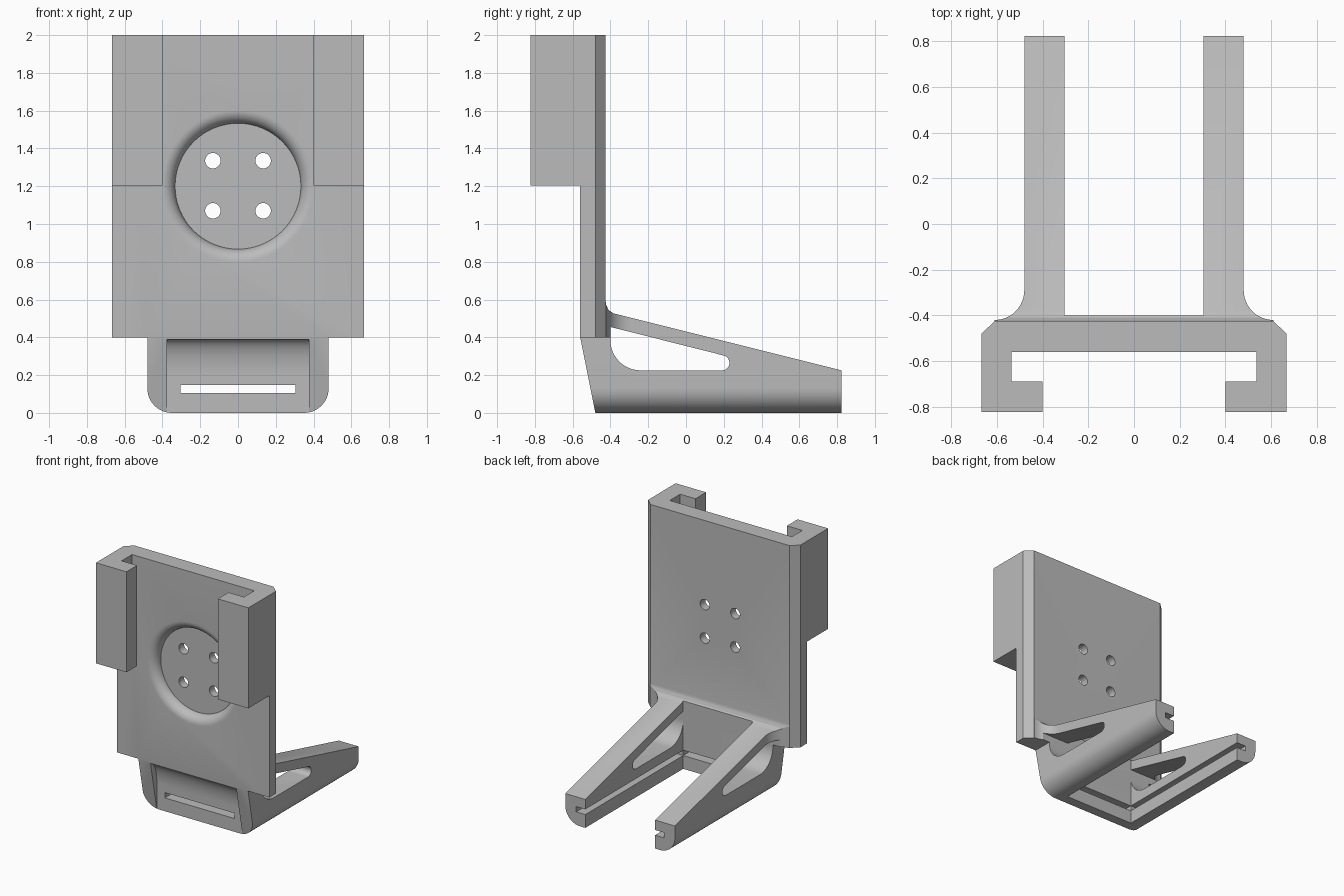
import bpy, bmesh, math
from mathutils import Vector

cube = bpy.data.objects.get("Cube")
if cube:
    bpy.data.objects.remove(cube, do_unlink=True)

grey = bpy.data.materials.new("plain grey")
grey.use_nodes = True
COLOUR = (0.5, 0.5, 0.5, 1)
grey.diffuse_color = COLOUR
grey.node_tree.nodes["Principled BSDF"].inputs["Base Color"].default_value = COLOUR


def finish(bm, name):
    bmesh.ops.recalc_face_normals(bm, faces=bm.faces)
    mesh = bpy.data.meshes.new(name)
    bm.to_mesh(mesh)
    bm.free()
    mesh.materials.append(grey)
    ob = bpy.data.objects.new(name, mesh)
    bpy.context.collection.objects.link(ob)
    return ob


def prism(name, points, axis, lo, hi):
    """Extrude a 2D profile along an axis; the profile uses the other two axes."""
    place = {"x": lambda a, b: (lo, a, b), "y": lambda a, b: (a, lo, b),
             "z": lambda a, b: (a, b, lo)}[axis]
    bm = bmesh.new()
    face = bm.faces.new([bm.verts.new(place(*p)) for p in points])
    new = bmesh.ops.extrude_face_region(bm, geom=[face])["geom"]
    shift = Vector([hi - lo if axis == k else 0 for k in "xyz"])
    bmesh.ops.translate(bm, vec=shift, verts=[v for v in new if isinstance(v, bmesh.types.BMVert)])
    return finish(bm, name)


def box(name, x0, x1, y0, y1, z0, z1):
    return prism(name, [(x0, y0), (x1, y0), (x1, y1), (x0, y1)], "z", z0, z1)


def arc(cx, cy, r, start, end, n=12, ry=None):
    ry = ry or r
    angles = [math.radians(start + (end - start) * i / n) for i in range(n + 1)]
    return [(cx + r * math.cos(a), cy + ry * math.sin(a)) for a in angles]


def mirrored(points):
    return points + [(-x, y) for x, y in reversed(points)]


def boolean(target, tool, operation):
    mod = target.modifiers.new(operation, "BOOLEAN")
    mod.operation, mod.object, mod.solver = operation, tool, "EXACT"
    bpy.context.view_layer.objects.active = target
    bpy.ops.object.modifier_apply(modifier=mod.name)
    bpy.data.objects.remove(tool, do_unlink=True)


# Upright plate with chamfered rear edges, and the hooked rails on its front
bracket = prism("bracket", mirrored([(0.667, -0.56), (0.667, -0.48), (0.61, -0.425)]), "z", 0.4, 2)
for s in (1, -1):
    rail = [(0.667, -0.5), (0.667, -0.823), (0.4, -0.823), (0.4, -0.69), (0.535, -0.69), (0.535, -0.5)]
    rail = [(s * x, y) for x, y in rail]
    rail_end = prism("rail", rail, "z", 1.205, 2)
    boolean(bracket, rail_end, "UNION")
# Trim the rail overlap flush with the plate chamfer
for s in (1, -1):
    corner = [(s * 0.667, -0.48), (s * 0.61, -0.425), (s * 0.7, -0.4), (s * 0.7, -0.48)]
    boolean(bracket, prism("corner_cut", corner, "z", 0.3, 2.1), "DIFFERENCE")

# Shoe: side profile crossed with a round-bottomed front profile
side = [(-0.48, 0), (0.823, 0), (0.823, 0.225), (-0.385, 0.527), (-0.41, 0.545),
        (-0.422, 0.57), (-0.428, 0.605), (-0.54, 0.605), (-0.56, 0.4)]
shoe = prism("shoe", side, "x", -0.7, 0.7)
outline = mirrored(arc(0.35, 0.13, 0.13, -90, 0) + [(0.48, 0.4), (0.61, 0.4), (0.61, 0.8)])
boolean(shoe, prism("outline", outline, "y", -1, 1), "INTERSECT")
# Plan outline: concave flares where the arms meet the plate
plan = mirrored([(0.61, -0.7), (0.61, -0.42)] + arc(0.61, -0.29, 0.13, 270, 180) + [(0.48, 1)])
boolean(shoe, prism("plan", plan, "z", -0.5, 1.5), "INTERSECT")
boolean(bracket, shoe, "UNION")

# Channel between the arms, belt slot and card grooves
boolean(bracket, box("channel", -0.305, 0.305, -0.4, 1, -0.1, 0.9), "DIFFERENCE")
boolean(bracket, box("groove", -0.385, 0.385, -0.4, 1, 0.105, 0.147), "DIFFERENCE")
boolean(bracket, box("slot", -0.305, 0.305, -0.7, -0.3, 0.105, 0.147), "DIFFERENCE")

# Rounded windows through the arms
window = ([(-0.4, 0.455)] + arc(-0.24, 0.385, 0.16, 180, 270)
          + arc(0.19, 0.265, 0.04, -90, 76))
boolean(bracket, prism("window", window, "x", -0.8, 0.8), "DIFFERENCE")

# Curved recess on the front of the shoe
recess = ([(-0.7, -0.1), (-0.478, -0.1)]
          + arc(-0.56, 0.2, 0.082, 0, 90, 14, 0.19) + [(-0.7, 0.39)])
boolean(bracket, prism("recess", recess, "x", -0.375, 0.375), "DIFFERENCE")

# Round dish with a rolled rim in the plate
dish = [(0, -0.49)] + arc(0.403, -0.49, 0.07, 180, 270, 10) + [(0.403, -0.6), (0, -0.6)]
bm = bmesh.new()
verts = [bm.verts.new((r, y, 1.2)) for r, y in dish]
edges = [bm.edges.new(pair) for pair in zip(verts, verts[1:])]
bmesh.ops.spin(bm, geom=verts + edges, cent=(0, 0, 1.2), axis=(0, 1, 0),
               angle=math.tau, steps=64)
bmesh.ops.remove_doubles(bm, verts=bm.verts, dist=1e-5)
boolean(bracket, finish(bm, "dish"), "DIFFERENCE")

# Four screw holes
for x in (-0.133, 0.133):
    for z in (1.07, 1.335):
        hole = arc(x, z, 0.041, 0, 360, 28)[:-1]
        boolean(bracket, prism("hole", hole, "y", -0.7, -0.3), "DIFFERENCE")

bpy.ops.object.select_all(action="DESELECT")
bracket.select_set(True)
bpy.context.view_layer.objects.active = bracket
bpy.ops.object.shade_smooth_by_angle(angle=math.radians(25))
